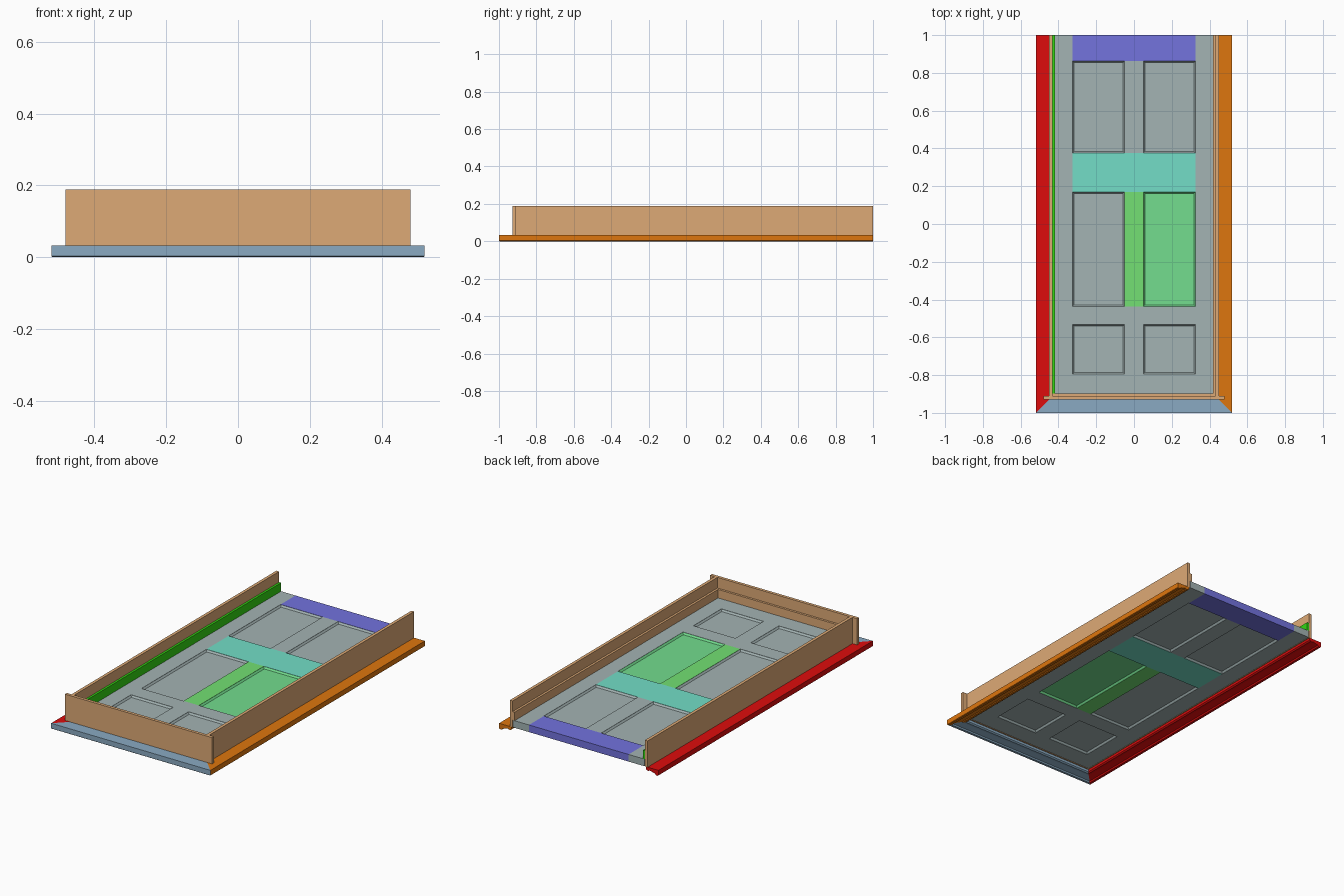
import bpy

if "Cube" in bpy.data.objects:
    bpy.data.objects.remove(bpy.data.objects["Cube"])

def lin(c):
    c /= 255
    return c / 12.92 if c < 0.04045 else ((c + 0.055) / 1.055) ** 2.4

def mat(name, r, g, b):
    m = bpy.data.materials.new(name)
    m.diffuse_color = (lin(r), lin(g), lin(b), 1)
    m.use_nodes = True
    m.node_tree.nodes["Principled BSDF"].inputs["Base Color"].default_value = m.diffuse_color
    return m

TAN = mat("tan", 222, 170, 118)
RED = mat("red", 222, 12, 12)
ORANGE = mat("orange", 222, 118, 14)
BLUE = mat("blue", 138, 170, 194)
GREEN = mat("green", 50, 215, 18)
GREY = mat("door_grey", 163, 179, 179)
TEAL = mat("teal", 115, 222, 199)
PURPLE = mat("purple", 115, 115, 222)
LIME = mat("lime", 115, 224, 115)
MINT = mat("mint", 115, 221, 142)

# Stack of matching rings, skinned and capped
def loft(name, rings, m):
    n = len(rings[0])
    verts = [p for r in rings for p in r]
    faces = [tuple(range(n))[::-1], tuple(range(len(verts) - n, len(verts)))]
    for k in range(len(rings) - 1):
        for i in range(n):
            j = (i + 1) % n
            faces.append((k * n + i, k * n + j, (k + 1) * n + j, (k + 1) * n + i))
    me = bpy.data.meshes.new(name)
    me.from_pydata(verts, [], faces)
    import bmesh
    bm = bmesh.new()
    bm.from_mesh(me)
    bmesh.ops.recalc_face_normals(bm, faces=bm.faces)
    bm.to_mesh(me)
    bm.free()
    me.materials.append(m)
    ob = bpy.data.objects.new(name, me)
    bpy.context.collection.objects.link(ob)
    return ob

def rect(x0, x1, y0, y1, z, i=0):
    return [(x0 + i, y0 + i, z), (x1 - i, y0 + i, z), (x1 - i, y1 - i, z), (x0 + i, y1 - i, z)]

def box(name, x0, x1, y0, y1, z0, z1, m):
    return loft(name, [rect(x0, x1, y0, y1, z0), rect(x0, x1, y0, y1, z1)], m)

W, J, D = 0.52, 0.432, 0.43       # casing, jamb inner face, door half widths
ZB, ZD, ZS, ZT = 0.033, 0.075, 0.125, 0.188   # jamb base, door face, stop top, jamb top

# Mitred casing: profile is (distance from outer edge, height)
prof = [(0, ZB), (0, 0.003), (0.004, 0), (0.018, 0), (0.022, 0.008), (0.03, 0.010),
        (0.058, 0.017), (0.062, 0.013), (0.074, 0.013), (0.082, 0.019), (0.082, ZB)]
for side, s, m in (("left", -1, RED), ("right", 1, ORANGE)):
    loft(side + "_casing", [[(s * (W - o), 1, z) for o, z in prof],
                            [(s * (W - o), o - 1, z) for o, z in prof]], m)
loft("head_casing", [[(s * (W - o), o - 1, z) for o, z in prof] for s in (-1, 1)], BLUE)

# Jambs and stops
box("head_jamb", -0.48, 0.48, -0.928, -0.91, ZB, ZT, TAN)
box("head_stop", -J, J, -0.91, -0.897, ZD, ZS, TAN)
for side, s, m in (("left", -1, GREEN), ("right", 1, TAN)):
    a, b = sorted((s * J, s * 0.45))
    box(side + "_jamb", a, b, -0.91, 1, ZB, ZT, TAN)
    a, b = sorted((s * 0.419, s * J))
    box(side + "_stop", a, b, -0.897, 1, ZD, ZS, m)

# Door stiles and rails
PX0, PX1 = 0.05, 0.325
rows = [("upper", -0.794, -0.533), ("middle", -0.436, 0.17), ("lower", 0.376, 0.862)]
box("left_stile", -D, -PX1, -0.907, 1, ZB, ZD, GREY)
box("right_stile", PX1, D, -0.907, 1, ZB, ZD, GREY)
rails = [("top_rail", -0.907, -0.794, GREY), ("frieze_rail", -0.533, -0.436, GREY),
         ("lock_rail", 0.17, 0.376, TEAL), ("bottom_rail", 0.862, 1, PURPLE)]
for name, y0, y1, m in rails:
    box(name, -PX1, PX1, y0, y1, ZB, ZD, m)

# Mullions and recessed panels with a sloped rim on both faces
for name, y0, y1 in rows:
    box(name + "_mullion", -PX0, PX0, y0, y1, ZB, ZD, LIME if name == "middle" else GREY)
    for side, x0, x1 in (("left", -PX1, -PX0), ("right", PX0, PX1)):
        m = MINT if (name, side) == ("middle", "right") else GREY
        r = (x0, x1, y0, y1)
        loft(f"{name}_{side}_panel", [rect(*r, ZB + 0.011, 0.008), rect(*r, ZB + 0.001),
                                      rect(*r, ZD - 0.001), rect(*r, ZD - 0.011, 0.008)], m)
